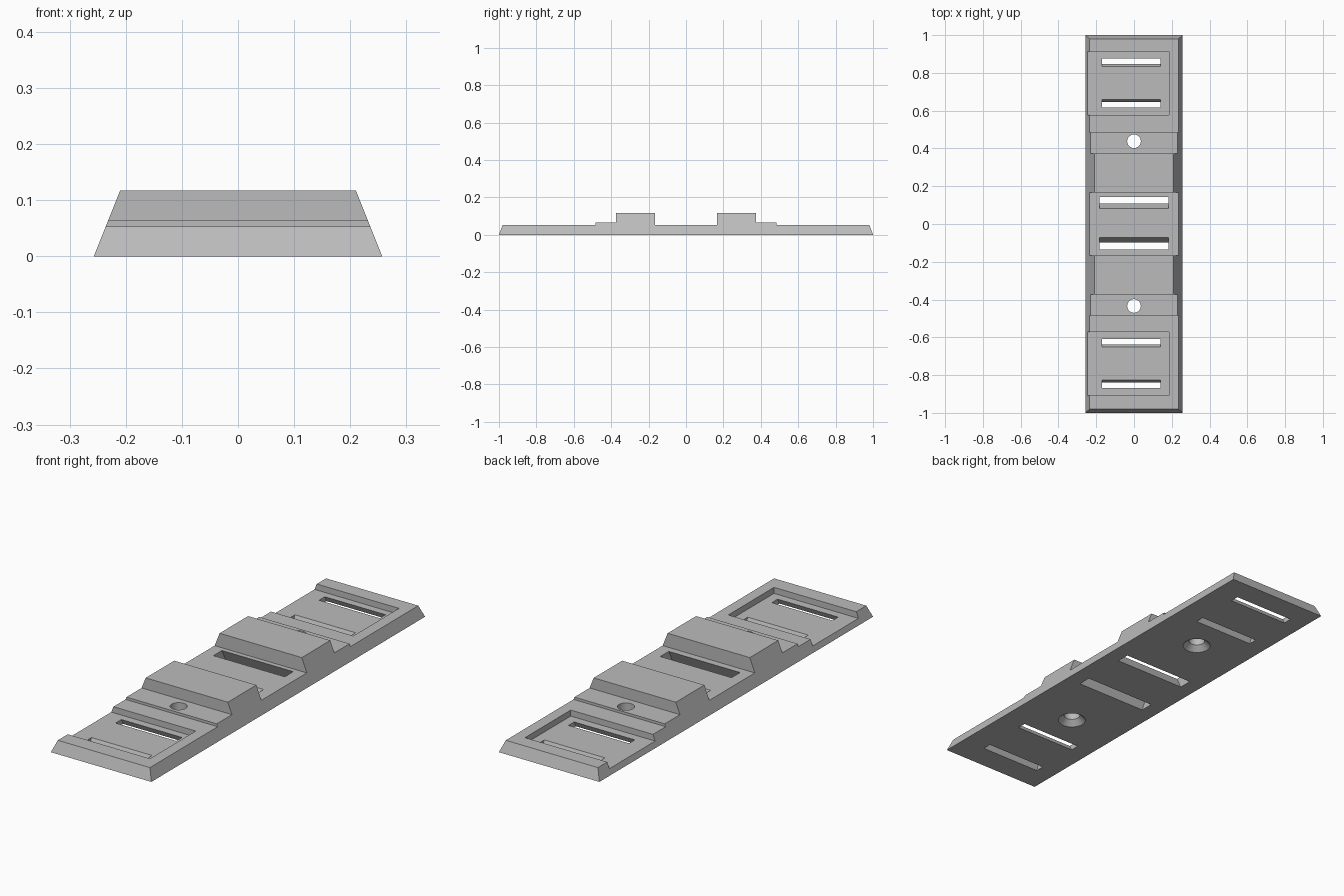
import bpy
import bmesh
from math import pi
from mathutils import Matrix, Vector

cube = bpy.data.objects.get("Cube")
if cube:
    bpy.data.objects.remove(cube, do_unlink=True)

BASE_TOP, STEP_TOP, BLOCK_TOP = 0.053, 0.065, 0.117
POCKET_FLOOR = 0.025
LEAN = 0.5            # sideways drift of the strap slots per unit of depth

grey = bpy.data.materials.new("plain grey")
grey.use_nodes = True
grey.diffuse_color = (0.5, 0.5, 0.5, 1)
grey.node_tree.nodes["Principled BSDF"].inputs["Base Color"].default_value = (0.5, 0.5, 0.5, 1)


def half_width(z):
    return 0.257 - 0.4 * z


def make_object(name, bm):
    bmesh.ops.recalc_face_normals(bm, faces=bm.faces)
    mesh = bpy.data.meshes.new(name)
    bm.to_mesh(mesh)
    bm.free()
    mesh.materials.append(grey)
    obj = bpy.data.objects.new(name, mesh)
    bpy.context.collection.objects.link(obj)
    return obj


def box(x0, x1, y0, y1, z0, z1, lean=0.0):
    """Box whose section may lean along y with depth."""
    bm = bmesh.new()
    bmesh.ops.create_cube(bm, size=1)
    for v in bm.verts:
        x = x0 if v.co.x < 0 else x1
        y = y0 if v.co.y < 0 else y1
        z = z0 if v.co.z < 0 else z1
        v.co = Vector((x, y + lean * z, z))
    return make_object("cutter", bm)


def cylinder(r_low, r_high, y, z0, z1):
    bm = bmesh.new()
    bmesh.ops.create_cone(bm, cap_ends=True, segments=40, radius1=r_low,
                          radius2=r_high, depth=z1 - z0,
                          matrix=Matrix.Translation((0, y, (z0 + z1) / 2)))
    return make_object("cutter", bm)


def cut(target, cutter):
    mod = target.modifiers.new("cut", "BOOLEAN")
    mod.operation, mod.solver, mod.object = "DIFFERENCE", "EXACT", cutter
    bpy.context.view_layer.objects.active = target
    bpy.ops.object.modifier_apply(modifier=mod.name)
    bpy.data.objects.remove(cutter, do_unlink=True)


# Body: stepped side profile, tapered across its width
half = [(1.0, 0), (0.98, BASE_TOP), (0.485, BASE_TOP), (0.485, STEP_TOP),
        (0.374, STEP_TOP), (0.374, BLOCK_TOP), (0.166, BLOCK_TOP), (0.166, BASE_TOP)]
profile = half + [(-y, z) for y, z in reversed(half)]
bm = bmesh.new()
right, left = [[bm.verts.new((s * half_width(z), y, z)) for y, z in profile] for s in (-1, 1)]
bm.faces.new(right)
bm.faces.new(left)
for i in range(len(profile)):
    j = (i + 1) % len(profile)
    bm.faces.new((right[i], right[j], left[j], left[i]))
body = make_object("stepped_plate", bm)

# End pockets, open on the right side
for y in (0.745, -0.74):
    cut(body, box(-0.4, 0.185, y - 0.167, y + 0.167, POCKET_FLOOR, 0.2))


def strap_slot(x0, x1, y0, y1, top, lean):
    """Slot whose opening at height top spans y0 to y1."""
    shift = lean * top
    cut(body, box(x0, x1, y0 - shift, y1 - shift, -0.05, top + 0.05, lean))


# Leaning strap slots: narrow ones in the pockets, wide ones in the middle
for y, lean in ((0.856, -LEAN), (0.638, LEAN), (-0.63, -LEAN), (-0.848, LEAN)):
    strap_slot(-0.17, 0.14, y - 0.021, y + 0.021, POCKET_FLOOR, lean)
for y, lean in ((0.113, -LEAN), (-0.103, LEAN)):
    strap_slot(-0.183, 0.182, y - 0.031, y + 0.031, BASE_TOP, lean)

# Screw holes, countersunk from below
for y in (0.438, -0.434):
    cut(body, cylinder(0.036, 0.036, y, -0.05, 0.2))
    cut(body, cylinder(0.072, 0.036, y, -0.011, 0.025))

# Smooth bores, crisp edges elsewhere
bpy.ops.object.select_all(action="DESELECT")
body.select_set(True)
bpy.context.view_layer.objects.active = body
bpy.ops.object.shade_smooth_by_angle(angle=pi / 9)
